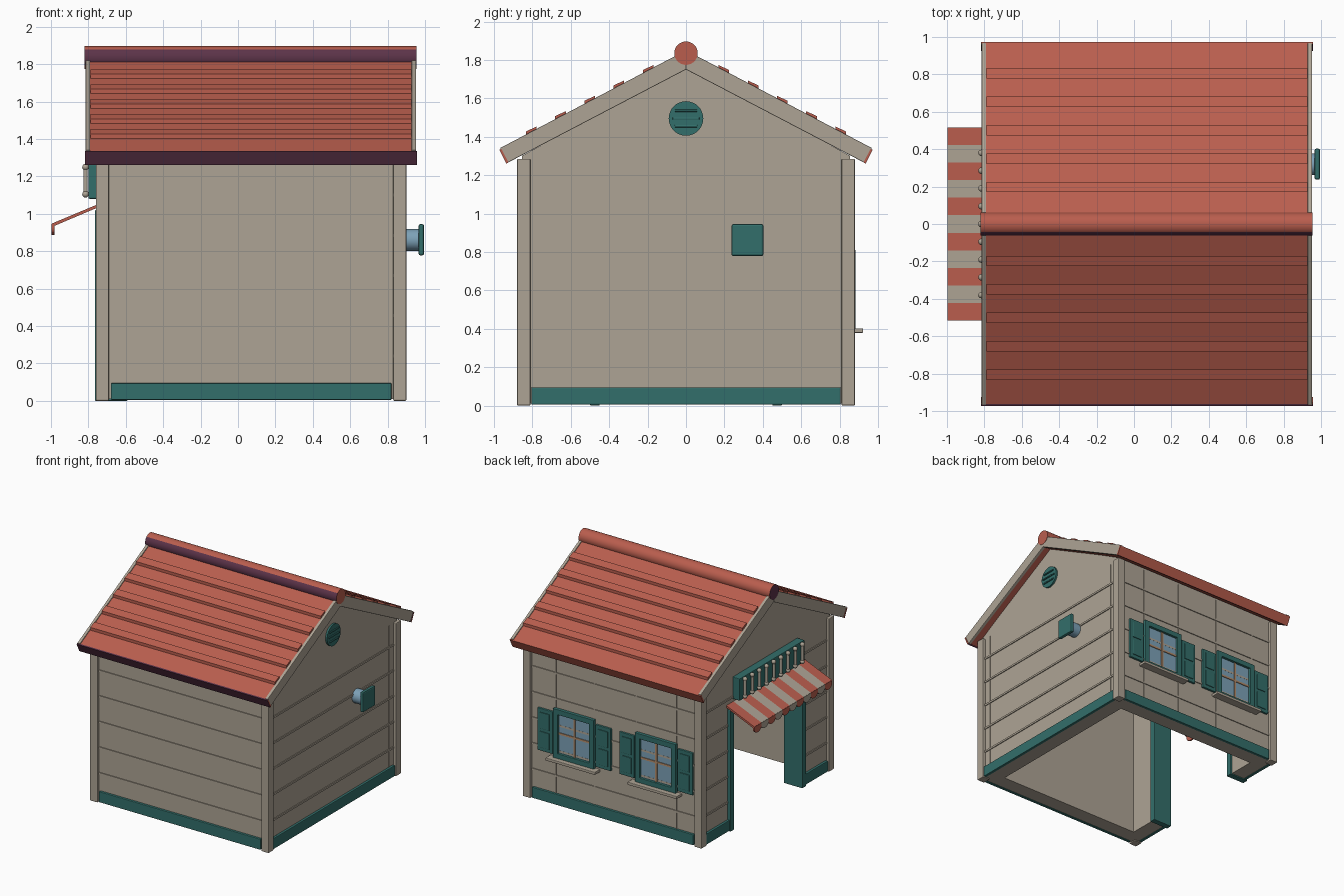
import bpy, bmesh, math
from mathutils import Matrix

cube = bpy.data.objects.get("Cube")
if cube:
    bpy.data.objects.remove(cube)


def material(name, r, g, b):
    rgb = [(c / 255) ** 2.2 for c in (r, g, b)]
    m = bpy.data.materials.new(name)
    m.use_nodes = True
    m.diffuse_color = (*rgb, 1)
    m.node_tree.nodes["Principled BSDF"].inputs["Base Color"].default_value = (*rgb, 1)
    return m


taupe = material("taupe", 172, 162, 147)
red = material("brick red", 184, 94, 79)
teal = material("teal", 54, 110, 106)
blue = material("pale blue", 124, 160, 182)
tan = material("tan", 178, 140, 108)
plum = material("plum", 92, 54, 74)


def finish(name, bm, mats, bevel=0.0, smooth=False):
    bmesh.ops.recalc_face_normals(bm, faces=bm.faces)
    mesh = bpy.data.meshes.new(name)
    bm.to_mesh(mesh)
    bm.free()
    ob = bpy.data.objects.new(name, mesh)
    bpy.context.collection.objects.link(ob)
    for m in mats:
        mesh.materials.append(m)
    if smooth:
        bpy.ops.object.select_all(action='DESELECT')
        ob.select_set(True)
        bpy.context.view_layer.objects.active = ob
        bpy.ops.object.shade_smooth_by_angle(angle=math.radians(40))
    if bevel:
        mod = ob.modifiers.new("soft edge", 'BEVEL')
        mod.width, mod.segments = bevel, 2
    return ob


def prism(name, pts, axis, a, b, mat, bevel=0.0, accent=None, rule=None):
    """Extrude a 2D outline along x (points are y, z) or y (points are x, z)."""
    bm = bmesh.new()
    place = (lambda p: (a, *p)) if axis == 'x' else (lambda p: (p[0], a, p[1]))
    face = bm.faces.new([bm.verts.new(place(p)) for p in pts])
    new = bmesh.ops.extrude_face_region(bm, geom=[face])["geom"]
    step = (b - a, 0, 0) if axis == 'x' else (0, b - a, 0)
    bmesh.ops.translate(bm, vec=step, verts=[v for v in new if isinstance(v, bmesh.types.BMVert)])
    bmesh.ops.recalc_face_normals(bm, faces=bm.faces)
    if rule:
        for f in bm.faces:
            f.material_index = int(rule(f.normal))
    return finish(name, bm, [mat, accent] if rule else [mat], bevel)


def box(name, x0, x1, y0, y1, z0, z1, mat, bevel=0.0):
    return prism(name, [(x0, z0), (x1, z0), (x1, z1), (x0, z1)], 'y', y0, y1, mat, bevel)


def rod(name, center, radius, length, axis, mat, sides=24, accent=None, rule=None):
    bm = bmesh.new()
    turn = Matrix.Rotation(math.pi / 2, 4, 'Y') if axis == 'x' else Matrix()
    bmesh.ops.create_cone(bm, cap_ends=True, segments=sides, radius1=radius, radius2=radius,
                          depth=length, matrix=Matrix.Translation(center) @ turn)
    bm.normal_update()
    if rule:
        for f in bm.faces:
            f.material_index = int(rule(f.normal))
    return finish(name, bm, [mat, accent] if rule else [mat], smooth=True)


# Wall planes, wall thickness and door size
XL, XR, Y = -0.735, 0.875, 0.855
T, EAVE, PEAK = 0.13, 1.30, 1.77
DOOR, DOOR_TOP = 0.48, 1.0

# Hollow shell: two long walls and two gable ends
for s, side in ((-1, "front"), (1, "back")):
    box(side + "_wall", XL, XR, *sorted((s * Y, s * (Y - T))), 0.01, EAVE, taupe)
gable = [(Y, EAVE), (0, PEAK), (-Y, EAVE)]
prism("gable_wall", [(-Y, 0.01), (Y, 0.01)] + gable, 'x', XR - T, XR, taupe)
prism("door_wall", [(DOOR, 0.01), (Y, 0.01)] + gable +
      [(-Y, 0.01), (-DOOR, 0.01), (-DOOR, DOOR_TOP), (DOOR, DOOR_TOP)], 'x', XL, XL + T, taupe)

# Corner posts
for x0 in (-0.76, 0.83):
    for y0 in (-0.88, 0.81):
        box("corner_post", x0, x0 + 0.07, y0, y0 + 0.07, 0, 1.285, taupe, 0.006)

# Skirting boards, broken at the doorway
for y0 in (-0.875, 0.85):
    box("skirting", -0.68, 0.82, y0, y0 + 0.025, 0.005, 0.095, teal, 0.005)
box("skirting", 0.87, 0.895, -0.805, 0.805, 0.005, 0.095, teal, 0.005)
for y0, y1 in ((-0.805, -DOOR), (DOOR, 0.805)):
    box("skirting", -0.755, -0.73, y0, y1, 0.005, 0.095, teal, 0.005)

# Siding battens
D, H = 0.007, 0.008
for i in range(5):
    z = 0.24 + i * 0.215
    box("siding_batten", -0.69, 0.83, -Y - D, -Y, z - H, z + H, taupe)
    box("siding_batten", -0.69, 0.83, Y, Y + D, z - H, z + H, taupe)
    box("siding_batten", XR, XR + D, -0.81, 0.81, z - H, z + H, taupe)
    if z < DOOR_TOP:
        for y0, y1 in ((-0.81, -DOOR), (DOOR, 0.81)):
            box("siding_batten", XL - D, XL, y0, y1, z - H, z + H, taupe)
    else:
        box("siding_batten", XL - D, XL, -0.81, 0.81, z - H, z + H, taupe)
for y in (-0.75, 0.75):
    box("upright_batten", XR, XR + 0.004, y - 0.005, y + 0.005, 0.095, 1.28, taupe)
for x in (0.61, 0.25, -0.14, -0.51):
    box("upright_batten", x - 0.006, x + 0.006, Y, Y + 0.005, 0.095, 1.28, taupe)

# Door frame
for y0, y1 in ((-0.50, -0.45), (0.45, 0.50)):
    box("door_jamb", -0.765, -0.59, y0, y1, 0, 1.02, teal, 0.005)
box("door_head", -0.765, -0.59, -0.50, 0.50, 0.97, 1.02, teal, 0.005)

# Roof slopes with battens, barge boards and eave boards
RISE = 0.526
top = lambda y, lift=0.0: 1.85 - RISE * y + lift
for s in (-1, 1):
    m = lambda pts: [(s * y, z) for y, z in pts]
    prism("roof_slope", m([(0, 1.842), (0.962, 1.336), (0.925, 1.268), (0, 1.757)]),
          'x', -0.79, 0.93, red)
    for i in range(5):
        y0, y1 = 0.17 + i * 0.152, 0.225 + i * 0.152
        prism("roof_batten", m([(y0, top(y0, 0.012)), (y1, top(y1, 0.016)),
                                (y1, top(y1, -0.03)), (y0, top(y0, -0.03))]),
              'x', -0.788, 0.928, red)
    barge = m([(0, 1.85), (0.968, 1.341), (0.928, 1.265), (0, 1.75)])
    for x0 in (-0.815, 0.928):
        prism("barge_board", barge, 'x', x0, x0 + 0.025, taupe, 0.004)
    prism("eave_board", m([(0.962, 1.337), (0.972, 1.332), (0.936, 1.26), (0.924, 1.266)]),
          'x', -0.818, 0.956, red, accent=plum, rule=lambda n: n.y < -0.3 or n.z < -0.6)

# Ridge roll
rod("ridge_roll", (0.068, 0, 1.835), 0.061, 1.775, 'x', red, 32, plum,
    lambda n: n.y < -0.75 or n.x < -0.9)

# Round gable vent
rod("gable_vent", (0.878, 0, 1.495), 0.09, 0.025, 'x', teal, 32)
for dz, w in ((-0.04, 0.06), (0, 0.07), (0.04, 0.06)):
    box("vent_slat", 0.885, 0.9, -w, w, 1.489 + dz, 1.501 + dz, teal, 0.004)

# Wall peg with square plate
rod("peg_stem", (0.92, 0.32, 0.86), 0.058, 0.11, 'x', blue)
box("peg_plate", 0.965, 0.995, 0.237, 0.403, 0.778, 0.945, teal, 0.01)

# Windows with shutters and sills
for cx in (0.43, -0.33):
    box("window_glass", cx - 0.17, cx + 0.17, Y, 0.861, 0.42, 0.79, blue)
    for dx in (-1, 1):
        x = cx + dx * 0.168
        box("window_side", x - 0.022, x + 0.022, 0.84, 0.882, 0.40, 0.81, teal, 0.004)
        x = cx + dx * 0.27
        box("shutter", x - 0.07, x + 0.07, 0.85, 0.872, 0.42, 0.775, teal, 0.005)
        for z0, z1 in ((0.45, 0.585), (0.61, 0.745)):
            box("shutter_panel", x - 0.045, x + 0.045, 0.87, 0.878, z0, z1, teal, 0.003)
    for z in (0.42, 0.79):
        box("window_rail", cx - 0.19, cx + 0.19, 0.84, 0.882, z - 0.022, z + 0.022, teal, 0.004)
    box("glazing_upright", cx - 0.008, cx + 0.008, 0.855, 0.868, 0.44, 0.77, tan)
    box("glazing_crossbar", cx - 0.148, cx + 0.148, 0.855, 0.867, 0.598, 0.614, tan)
    box("window_sill", cx - 0.23, cx + 0.23, 0.84, 0.922, 0.378, 0.402, taupe, 0.005)

# Striped awning with rounded tabs
W = 1.03 / 11
for i in range(11):
    y0 = -0.515 + i * W
    mat = taupe if i % 2 else red
    prism("awning_stripe", [(-0.735, 1.057), (-0.995, 0.948), (-0.985, 0.934), (-0.735, 1.04)],
          'y', y0, y0 + W, mat)
    arc = [(y0 + W / 2 - W / 2 * math.cos(t), 0.922 - 0.035 * math.sin(t))
           for t in (k * math.pi / 10 for k in range(11))]
    prism("awning_tab", [(y0 + W, 0.946), (y0, 0.946)] + arc, 'x', -0.996, -0.982, mat)

# Fascia panel above the awning with a row of plain knobbed spindles
box("fascia_panel", -0.80, -0.73, -0.43, 0.43, 1.08, 1.265, teal, 0.006)
for i in range(9):
    y = -0.38 + i * 0.095
    rod("fascia_spindle", (-0.815, y, 1.18), 0.012, 0.14, 'z', taupe, 10)
    for z in (1.105, 1.25):
        bm = bmesh.new()
        bmesh.ops.create_uvsphere(bm, u_segments=12, v_segments=8, radius=0.018,
                                  matrix=Matrix.Translation((-0.815, y, z)))
        finish("spindle_knob", bm, [taupe], smooth=True)
